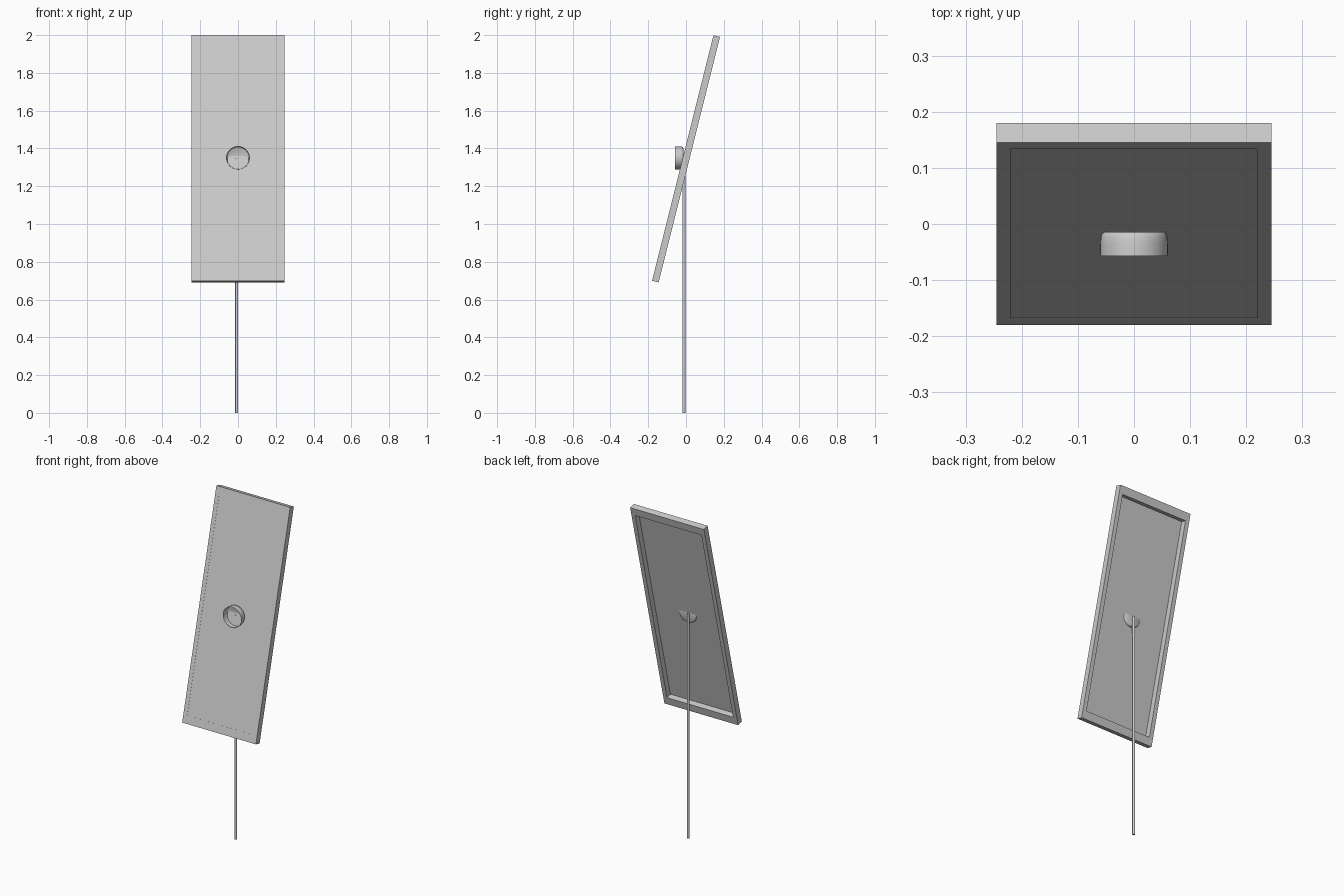
import bpy, bmesh, math

if "Cube" in bpy.data.objects:
    bpy.data.objects.remove(bpy.data.objects["Cube"])

TILT = -math.atan(0.25)
CENTRE = (0, 0, 1.345)


def make_object(name, bm, location, tilt=0.0, smooth=False):
    bmesh.ops.recalc_face_normals(bm, faces=bm.faces)
    mesh = bpy.data.meshes.new(name)
    bm.to_mesh(mesh)
    bm.free()
    obj = bpy.data.objects.new(name, mesh)
    bpy.context.collection.objects.link(obj)
    obj.location = location
    obj.rotation_euler.x = tilt
    if smooth:
        bpy.ops.object.select_all(action='DESELECT')
        obj.select_set(True)
        bpy.context.view_layer.objects.active = obj
        bpy.ops.object.shade_smooth_by_angle(angle=math.radians(40))
    return obj


def rect_loop(bm, hx, hz, y):
    return [bm.verts.new((sx * hx, y, sz * hz))
            for sx, sz in ((-1, -1), (1, -1), (1, 1), (-1, 1))]


# Tilted rectangular frame, open in the middle
bm = bmesh.new()
loops = [rect_loop(bm, 0.245, 0.67, -0.018), rect_loop(bm, 0.245, 0.67, 0.018),
         rect_loop(bm, 0.22, 0.623, 0.018), rect_loop(bm, 0.22, 0.623, -0.018)]
for i in range(4):
    a, b = loops[i], loops[(i + 1) % 4]
    for j in range(4):
        k = (j + 1) % 4
        bm.faces.new((a[j], a[k], b[k], b[j]))
make_object("panel_frame", bm, CENTRE, TILT)

# Thin sheet near the front of the frame, leaving the back recessed
bm = bmesh.new()
bmesh.ops.create_cube(bm, size=1)
bmesh.ops.scale(bm, vec=(0.44, 0.0015, 1.246), verts=bm.verts)
bmesh.ops.translate(bm, vec=(0, -0.0165, 0), verts=bm.verts)
make_object("panel_sheet", bm, CENTRE, TILT)

# Shallow round cup, open to the front and sunk into the sheet
bm = bmesh.new()
profile = [(0.061, -0.057), (0.0605, -0.036), (0.0595, -0.023),
           (0.057, -0.017), (0.053, -0.0145), (0, -0.014)]
verts = [bm.verts.new((r, y, 0)) for r, y in profile]
edges = [bm.edges.new(pair) for pair in zip(verts, verts[1:])]
bmesh.ops.spin(bm, geom=verts + edges, cent=(0, 0, 0), axis=(0, 1, 0),
               angle=math.tau, steps=32, use_merge=True)
bmesh.ops.remove_doubles(bm, verts=bm.verts, dist=0.0001)
make_object("round_cup", bm, (0, 0, 1.35), smooth=True)

# Slim round pole running up behind the sheet
bm = bmesh.new()
bmesh.ops.create_cone(bm, cap_ends=True, segments=16, radius1=0.008,
                      radius2=0.008, depth=1.35)
make_object("pole", bm, (-0.007, -0.011, 0.675), smooth=True)
